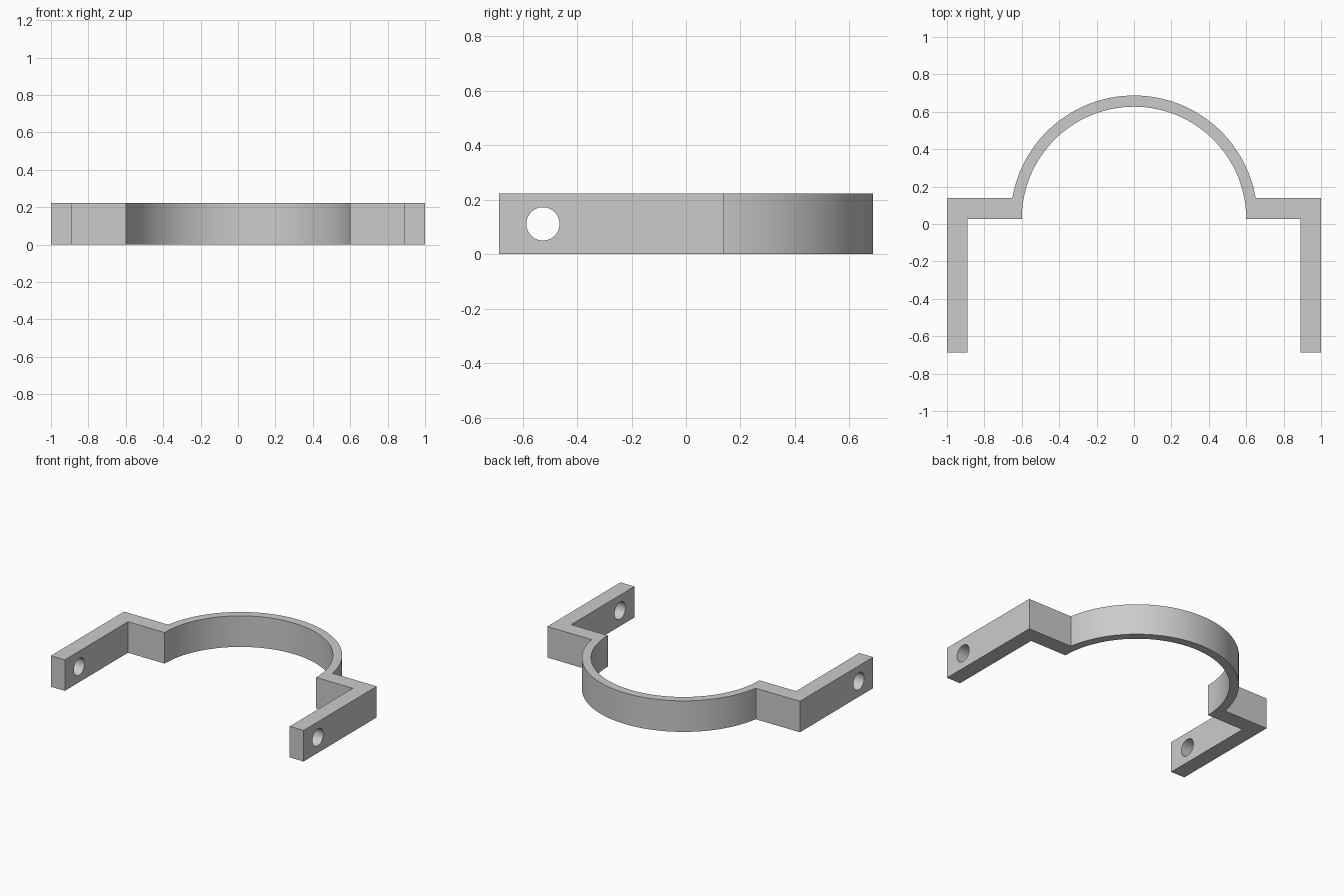
import bpy
import bmesh
from math import sin, cos, asin, pi, radians

if "Cube" in bpy.data.objects:
    bpy.data.objects.remove(bpy.data.objects["Cube"], do_unlink=True)

HEIGHT = 0.222
BACK, FRONT = 0.687, -0.687        # overall depth
R_IN, R_OUT = 0.6, 0.66            # curved band radii
CY = BACK - R_OUT                  # band centre, also front of the flanges
FLANGE_BACK = 0.14
ARM_IN = 0.89
HOLE_Y, HOLE_R = -0.525, 0.061
STEPS = 48

grey = bpy.data.materials.new("plain_grey")
grey.use_nodes = True
colour = (0.6, 0.6, 0.6, 1)
grey.diffuse_color = colour
grey.node_tree.nodes["Principled BSDF"].inputs["Base Color"].default_value = colour


def arc(radius, start):
    """Points from the start angle up to the middle of the band."""
    angles = [start + (pi / 2 - start) * i / STEPS for i in range(STEPS + 1)]
    return [(radius * cos(a), CY + radius * sin(a)) for a in angles]


def mirrored(half):
    """Continue a half path, ending on x = 0, to the other side."""
    return half + [(-x, y) for x, y in reversed(half[:-1])]


# Bracket outline: arms, flanges and curved band in one profile
outer = mirrored([(1, FRONT), (1, FLANGE_BACK)]
                 + arc(R_OUT, asin((FLANGE_BACK - CY) / R_OUT)))
inner = mirrored([(ARM_IN, FRONT), (ARM_IN, CY)] + arc(R_IN, 0))
outline = outer + inner[::-1]

bm = bmesh.new()
face = bm.faces.new([bm.verts.new((x, y, 0)) for x, y in outline])
extruded = bmesh.ops.extrude_face_region(bm, geom=[face])["geom"]
bmesh.ops.translate(bm, vec=(0, 0, HEIGHT),
                    verts=[v for v in extruded if isinstance(v, bmesh.types.BMVert)])
bmesh.ops.recalc_face_normals(bm, faces=bm.faces)
mesh = bpy.data.meshes.new("clamp_bracket")
bm.to_mesh(mesh)
bm.free()
mesh.materials.append(grey)
bracket = bpy.data.objects.new("clamp_bracket", mesh)
bpy.context.collection.objects.link(bracket)

# Bolt holes through both arms
bpy.ops.mesh.primitive_cylinder_add(vertices=48, radius=HOLE_R, depth=3,
                                    location=(0, HOLE_Y, HEIGHT / 2),
                                    rotation=(0, pi / 2, 0))
cutter = bpy.context.object
cutter.name = "bolt_hole_cutter"
cutter.hide_render = True
cutter.data.materials.append(grey)

cut = bracket.modifiers.new("bolt_holes", "BOOLEAN")
cut.operation = "DIFFERENCE"
cut.solver = "EXACT"
cut.object = cutter

bpy.ops.object.select_all(action="DESELECT")
bracket.select_set(True)
bpy.context.view_layer.objects.active = bracket
bpy.ops.object.modifier_apply(modifier=cut.name)
bpy.data.objects.remove(cutter, do_unlink=True)

# Smooth band and holes, crisp corners
bpy.ops.object.shade_smooth_by_angle(angle=radians(30))
